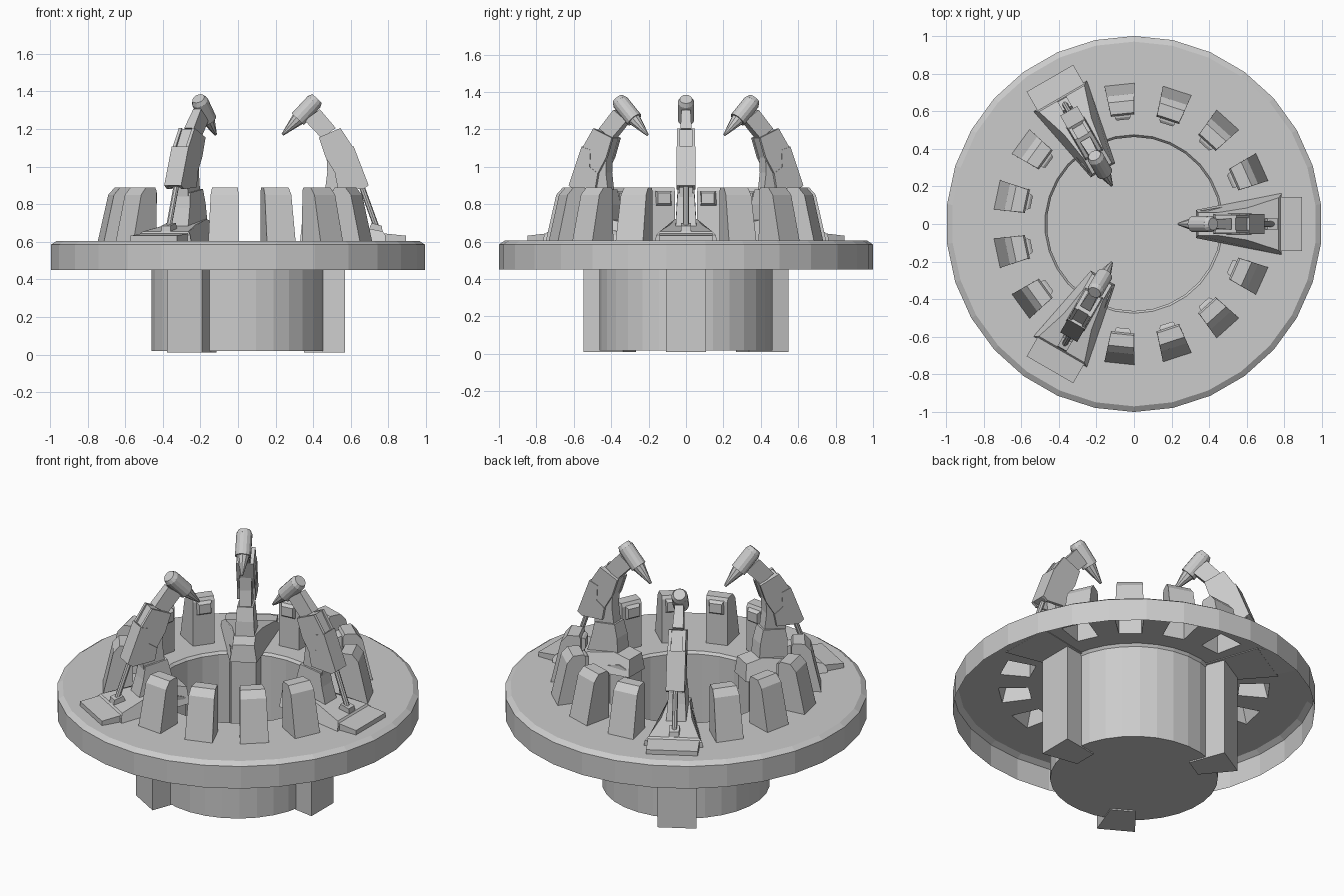
import bpy, bmesh, math
from mathutils import Matrix, Vector

if "Cube" in bpy.data.objects:
    bpy.data.objects.remove(bpy.data.objects["Cube"])

N = 30


def finish(name, bm, angle=0.0, fix=True):
    """Turn a bmesh into an object, rotated about the central axis."""
    bm.transform(Matrix.Rotation(math.radians(angle), 4, 'Z'))
    if fix:
        bmesh.ops.recalc_face_normals(bm, faces=bm.faces)
    me = bpy.data.meshes.new(name)
    bm.to_mesh(me)
    bm.free()
    ob = bpy.data.objects.new(name, me)
    bpy.context.collection.objects.link(ob)
    return ob


def prism(name, pts, angle, y=0.0, skip=None):
    """Side profile of (radius, height, half width) points spread across y."""
    bm = bmesh.new()
    a = [bm.verts.new((r, y - w, z)) for r, z, w in pts]
    b = [bm.verts.new((r, y + w, z)) for r, z, w in pts]
    bm.faces.new(a)
    bm.faces.new(b[::-1])
    n = len(pts)
    for i in range(n):
        if i != skip:
            j = (i + 1) % n
            bm.faces.new((a[j], a[i], b[i], b[j]))
    return finish(name, bm, angle)


def flat(name, pts, w, angle, y=0.0):
    return prism(name, [(r, z, w) for r, z in pts], angle, y)


def rod(name, p, q, r1, r2, sides, angle):
    """Tapered cylinder between two (radius, height) points."""
    p, q = Vector((p[0], 0, p[1])), Vector((q[0], 0, q[1]))
    d = q - p
    m = Matrix.Translation((p + q) / 2) @ d.to_track_quat('Z', 'Y').to_matrix().to_4x4()
    bm = bmesh.new()
    bmesh.ops.create_cone(bm, cap_ends=True, segments=sides, radius1=r1,
                          radius2=r2, depth=d.length, matrix=m)
    return finish(name, bm, angle)


console_angles = [k * 120 + a for k in range(3) for a in (24, 48, 72, 96)]
FOOT = [(0.58, 0.063), (0.745, 0.08)]
TOP = 0.605

# Deck and well: one open-bottomed shell, holes under the hollow consoles
bm = bmesh.new()


def ring(r, z):
    vs = []
    for i in range(N):
        t = math.radians(90 + i * 360 / N)
        vs.append(bm.verts.new((r * math.cos(t), r * math.sin(t), z)))
    return vs


def bridge(a, b):
    for i in range(N):
        j = (i + 1) % N
        bm.faces.new((a[i], a[j], b[j], b[i]))


def loop_edges(vs):
    return [bm.edges.get((v, vs[(i + 1) % len(vs)])) or
            bm.edges.new((v, vs[(i + 1) % len(vs)])) for i, v in enumerate(vs)]


outer = [ring(1.0, 0.45), ring(1.0, 0.585), ring(0.97, TOP)]
well = [ring(0.475, TOP), ring(0.463, 0.59), ring(0.463, 0.018)]
for rs in (outer, well):
    bridge(rs[0], rs[1])
    bridge(rs[1], rs[2])
bm.faces.new(well[2])
edges = loop_edges(outer[2]) + loop_edges(well[0])
for ang in console_angles:
    rot = Matrix.Rotation(math.radians(ang), 3, 'Z')
    (r0, w0), (r1, w1) = FOOT
    hole = [bm.verts.new(rot @ Vector((r, w, TOP)))
            for r, w in ((r0, -w0), (r1, -w1), (r1, w1), (r0, w0))]
    edges += loop_edges(hole)
bmesh.ops.triangle_fill(bm, use_beauty=True, use_dissolve=False,
                        edges=edges, normal=(0, 0, 1))
finish("deck_and_well", bm)

# Consoles with a small framed screen on the inner side
for i, ang in enumerate(console_angles):
    prism(f"console_{i}", [(0.745, TOP, 0.08), (0.69, 0.85, 0.074), (0.655, 0.89, 0.07),
                           (0.59, 0.89, 0.062), (0.58, 0.87, 0.062), (0.58, TOP, 0.063)],
          ang, skip=5)
    prism(f"screen_{i}", [(0.60, 0.79, 0.043), (0.60, 0.875, 0.043), (0.57, 0.87, 0.042),
                          (0.557, 0.86, 0.034), (0.557, 0.805, 0.034), (0.57, 0.795, 0.042)], ang)

for k in range(3):
    A = k * 120
    # Wedge-shaped column clamped through the well wall
    prism(f"column_{k}", [(0.35, 0.01, 0.07), (0.57, 0.01, 0.107), (0.57, 0.62, 0.107),
                          (0.40, 0.66, 0.078), (0.35, 0.64, 0.07)], A)
    # Arm base: sloping wedge plus outer step plate
    prism(f"arm_base_{k}", [(0.33, 0.60, 0.075), (0.785, 0.60, 0.165), (0.785, 0.635, 0.16),
                            (0.77, 0.655, 0.14), (0.60, 0.69, 0.085), (0.44, 0.72, 0.06),
                            (0.34, 0.70, 0.06)], A)
    flat(f"step_plate_{k}", [(0.77, 0.60), (0.895, 0.605), (0.895, 0.632), (0.77, 0.645)], 0.143, A)
    # Lower arm
    prism(f"arm_foot_{k}", [(0.42, 0.69, 0.056), (0.63, 0.67, 0.056), (0.60, 0.78, 0.05),
                            (0.585, 0.86, 0.045), (0.45, 0.88, 0.045), (0.43, 0.80, 0.05)], A)
    flat(f"lower_arm_{k}", [(0.46, 0.85), (0.59, 0.84), (0.60, 0.95), (0.57, 1.08),
                            (0.47, 1.08), (0.475, 0.97)], 0.034, A)
    # Elbow side plates, leaving a channel between them
    for s in (-1, 1):
        flat(f"elbow_plate_{k}_{s}", [(0.43, 1.155), (0.545, 1.205), (0.61, 1.105),
                                      (0.60, 1.0), (0.52, 0.96), (0.465, 1.05)],
             0.009, A, s * 0.04)
        flat(f"shroud_plate_{k}_{s}", [(0.56, 1.09), (0.615, 1.108), (0.695, 0.90), (0.665, 0.88),
                                       (0.53, 0.89), (0.515, 0.965), (0.565, 1.0)],
             0.008, A, s * 0.044)
    flat(f"elbow_core_{k}", [(0.435, 1.155), (0.54, 1.20), (0.60, 1.10), (0.58, 1.0),
                             (0.47, 1.05)], 0.034, A)
    flat(f"shroud_back_{k}", [(0.585, 1.09), (0.615, 1.108), (0.695, 0.90), (0.655, 0.89)], 0.037, A)
    # Neck tapering up to the head
    prism(f"neck_{k}", [(0.355, 1.245, 0.024), (0.435, 1.305, 0.024), (0.52, 1.205, 0.03),
                        (0.445, 1.15, 0.03)], A)
    # Head and nozzle
    rod(f"head_{k}", (0.405, 1.345), (0.318, 1.252), 0.045, 0.045, 14, A)
    rod(f"head_cap_{k}", (0.405, 1.345), (0.421, 1.362), 0.045, 0.034, 14, A)
    rod(f"nozzle_{k}", (0.318, 1.252), (0.237, 1.17), 0.036, 0.007, 10, A)
    # Piston and its anchor block
    rod(f"piston_{k}", (0.645, 0.93), (0.745, 0.655), 0.015, 0.015, 8, A)
    flat(f"piston_anchor_{k}", [(0.69, 0.65), (0.77, 0.645), (0.765, 0.685), (0.71, 0.70)], 0.028, A)
